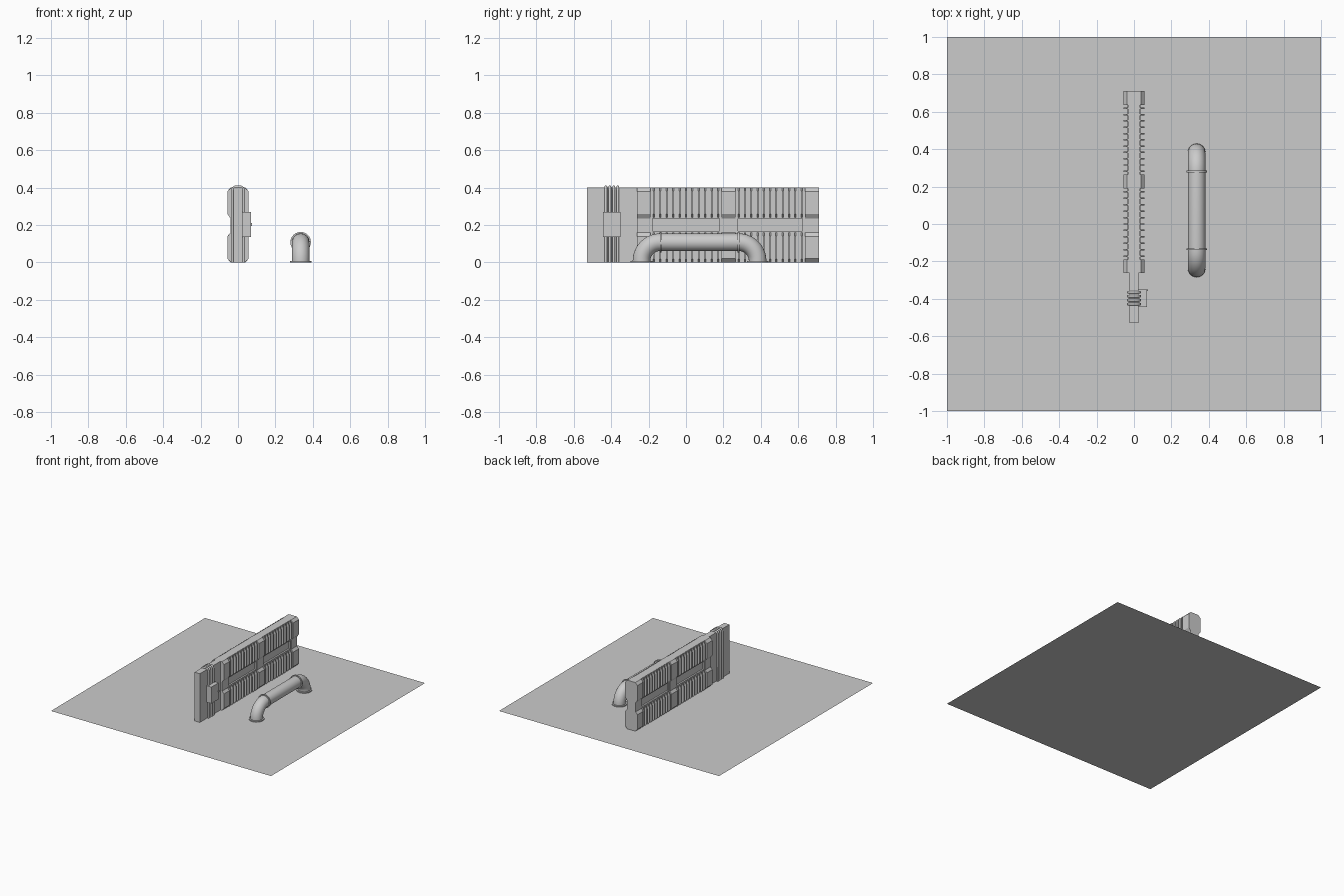
import bpy, bmesh, math
from mathutils import Vector

if "Cube" in bpy.data.objects:
    bpy.data.objects.remove(bpy.data.objects["Cube"])


def finish(name, bm, smooth=False):
    bmesh.ops.recalc_face_normals(bm, faces=bm.faces)
    me = bpy.data.meshes.new(name)
    bm.to_mesh(me)
    bm.free()
    ob = bpy.data.objects.new(name, me)
    bpy.context.collection.objects.link(ob)
    if smooth:
        bpy.ops.object.select_all(action='DESELECT')
        ob.select_set(True)
        bpy.context.view_layer.objects.active = ob
        bpy.ops.object.shade_smooth_by_angle(angle=math.radians(40))
    return ob


def add_prism(bm, profile, y0, y1):
    """Extrude an x-z profile along y."""
    a = [bm.verts.new((x, y0, z)) for x, z in profile]
    b = [bm.verts.new((x, y1, z)) for x, z in profile]
    n = len(a)
    bm.faces.new(a)
    bm.faces.new(b[::-1])
    for i in range(n):
        bm.faces.new((a[i], b[i], b[(i + 1) % n], a[(i + 1) % n]))


def mirrored(half):
    return half + [(-x, z) for x, z in reversed(half)]


def add_box(bm, x0, x1, y0, y1, z0, z1):
    add_prism(bm, [(x0, z0), (x1, z0), (x1, z1), (x0, z1)], y0, y1)


def sweep(name, path, radius, sides=24):
    """Tube along a path lying in a plane of constant x or constant y."""
    bm = bmesh.new()
    rings = []
    pts = [Vector(p) for p in path]
    flat = Vector((1, 0, 0)) if all(abs(p.x - pts[0].x) < 1e-6 for p in pts) else Vector((0, 1, 0))
    for i, p in enumerate(pts):
        t = (pts[min(i + 1, len(pts) - 1)] - pts[max(i - 1, 0)]).normalized()
        if i in (0, len(pts) - 1):
            t = Vector((0, 0, 1 if i == 0 else -1))
        w = t.cross(flat)
        rings.append([bm.verts.new(p + radius * (math.cos(k * math.tau / sides) * flat
                                                 + math.sin(k * math.tau / sides) * w))
                      for k in range(sides)])
    for r, s in zip(rings, rings[1:]):
        for k in range(sides):
            j = (k + 1) % sides
            bm.faces.new((r[k], r[j], s[j], s[k]))
    bm.faces.new(rings[0])
    bm.faces.new(rings[-1])
    return finish(name, bm, True)


def cylinder(name, loc, radius, depth, rot=(0, 0, 0)):
    bpy.ops.mesh.primitive_cylinder_add(vertices=24, radius=radius, depth=depth, location=loc, rotation=rot)
    bpy.context.object.name = name
    bpy.ops.object.shade_smooth_by_angle(angle=math.radians(40))


# Ground slab surface
bpy.ops.mesh.primitive_plane_add(size=2)
bpy.context.object.name = "floor_plate"

# Wall core
bm = bmesh.new()
add_box(bm, -0.024, 0.024, -0.53, 0.70, 0, 0.4)
finish("wall_core", bm)

# Posts with a shallow waist and chamfered ends
post = mirrored([(0.037, 0), (0.056, 0.02), (0.056, 0.14), (0.040, 0.16),
                 (0.040, 0.235), (0.056, 0.258), (0.056, 0.38), (0.037, 0.4)])
bm = bmesh.new()
for y0, y1 in ((-0.262, -0.19), (0.19, 0.265), (0.635, 0.71)):
    add_prism(bm, post, y0, y1)
finish("wall_posts", bm)

# Two bays: backing slabs, thin fins and a framed middle channel
slabs, fins, frames = bmesh.new(), bmesh.new(), bmesh.new()
for y0, y1 in ((-0.19, 0.19), (0.265, 0.635)):
    for z0, z1 in ((0, 0.16), (0.24, 0.4)):
        add_box(slabs, -0.033, 0.033, y0, y1, z0, z1)
        fin = mirrored([(0.04, z0), (0.055, z0 + 0.018), (0.055, z1 - 0.018), (0.04, z1)])
        for i in range(11):
            y = y0 + (i + 0.5) * (y1 - y0) / 11
            add_prism(fins, fin, y - 0.004, y + 0.004)
    for s in (-1, 1):
        xs = sorted((s * 0.02, s * 0.037))
        add_box(frames, *xs, y0, y1, 0.158, 0.168)
        add_box(frames, *xs, y0, y1, 0.234, 0.244)
        add_box(frames, *xs, y0, y0 + 0.012, 0.168, 0.234)
        add_box(frames, *xs, y1 - 0.012, y1, 0.168, 0.234)
finish("bay_slabs", slabs)
finish("bay_fins", fins)
finish("channel_frames", frames)

# Cables looped over the wall end
for i in range(4):
    y = -0.428 + i * 0.021
    path = [(-0.031, y, 0), (-0.031, y, 0.385), (-0.026, y, 0.398), (-0.015, y, 0.404),
            (0.015, y, 0.404), (0.026, y, 0.398), (0.031, y, 0.385), (0.031, y, 0)]
    sweep("cable_%d" % (i + 1), path, 0.0075, 10)

# Junction box on the cables
bm = bmesh.new()
add_box(bm, 0.024, 0.070, -0.445, -0.35, 0.135, 0.27)
finish("junction_box", bm)
bm = bmesh.new()
add_box(bm, 0.068, 0.075, -0.358, -0.350, 0.195, 0.21)
finish("box_latch", bm)

# Bent floor pipe
PX, YA, YB, PZ, R = 0.335, -0.238, 0.383, 0.108, 0.1
arc = [i * math.pi / 2 / 10 for i in range(11)]
path = [(PX, YA, 0)]
path += [(PX, YA + R - R * math.cos(a), PZ - R + R * math.sin(a)) for a in arc]
path += [(PX, YB - R + R * math.sin(a), PZ - R + R * math.cos(a)) for a in arc]
path += [(PX, YB, 0)]
sweep("pipe", path, 0.047)

# Pipe collars and floor flanges
for side, y, yc in (("front", YA, -0.135), ("back", YB, 0.28)):
    cylinder("pipe_collar_" + side, (PX, yc, PZ), 0.055, 0.010, (math.pi / 2, 0, 0))
    cylinder("pipe_flange_" + side, (PX, y, 0.004), 0.058, 0.008)
